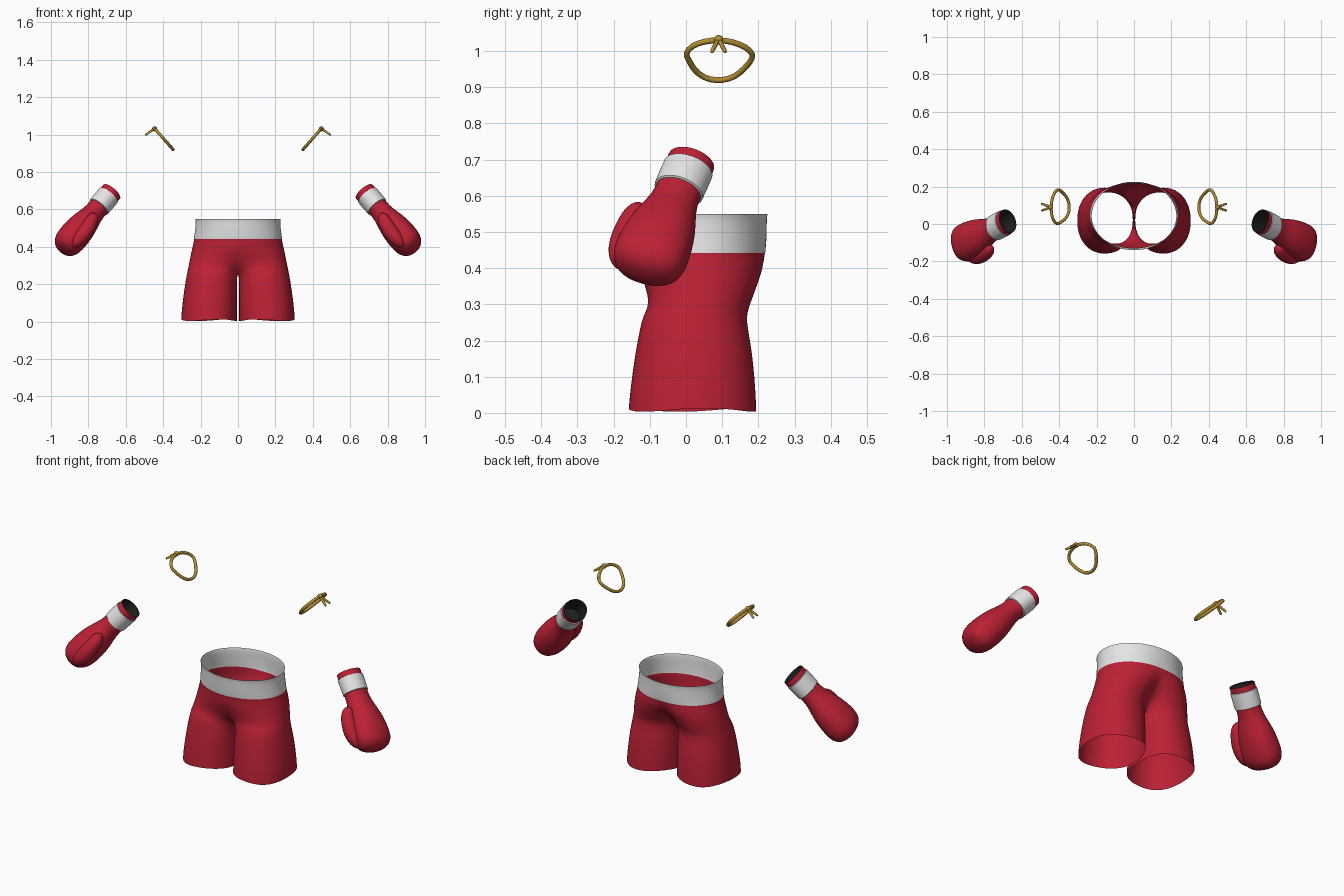
import bpy, bmesh, math
from mathutils import Vector

if "Cube" in bpy.data.objects:
    bpy.data.objects.remove(bpy.data.objects["Cube"])


def material(name, rgb):
    m = bpy.data.materials.new(name)
    m.diffuse_color = (*rgb, 1)
    m.use_nodes = True
    m.node_tree.nodes["Principled BSDF"].inputs["Base Color"].default_value = m.diffuse_color
    return m


RED = material("red cloth", (0.50, 0.015, 0.036))
WHITE = material("white trim", (0.78, 0.78, 0.78))
DARK = material("dark lining", (0.015, 0.016, 0.015))
GOLD = material("gold cord", (0.43, 0.26, 0.035))


def finish(bm, name, mats, merge=0.002, angle=60, subdiv=1, flip=True):
    """Turn a right-hand half into a smooth object mirrored across x."""
    if flip:
        bmesh.ops.recalc_face_normals(bm, faces=bm.faces)
    me = bpy.data.meshes.new(name)
    bm.to_mesh(me)
    bm.free()
    ob = bpy.data.objects.new(name, me)
    bpy.context.collection.objects.link(ob)
    for m in mats:
        me.materials.append(m)
    mir = ob.modifiers.new("mirror", 'MIRROR')
    mir.merge_threshold = merge
    if subdiv:
        ob.modifiers.new("smooth", 'SUBSURF').levels = subdiv
        ob.modifiers["smooth"].render_levels = subdiv
    bpy.context.view_layer.objects.active = ob
    ob.select_set(True)
    bpy.ops.object.shade_smooth_by_angle(angle=math.radians(angle))
    ob.select_set(False)
    return ob


def bridge(bm, a, b, closed, mat=0):
    n = len(a)
    for i in range(n if closed else n - 1):
        j = (i + 1) % n
        f = bm.faces.new((a[i], a[j], b[j], b[i]))
        f.material_index = mat


def spow(v, e):
    return math.copysign(abs(v) ** e, v)


# ---- shorts: half waist rings blend into a full leg tube ----
N, M, GAP = 28, 6, math.radians(25)


def leg_point(phi, xo, yf, yb):
    cx, rx = (xo + 0.006) / 2, (xo - 0.006) / 2
    return cx + rx * spow(math.cos(phi), 0.92), (yf + yb) / 2 + (yb - yf) / 2 * spow(math.sin(phi), 0.92)


# z, outer x, front y, back y, leg blend at front, leg blend at back
upper = [(0.55, 0.229, -0.140, 0.226, 0, 0), (0.54, 0.226, -0.137, 0.223, 0, 0),
         (0.50, 0.228, -0.136, 0.224, 0, 0), (0.45, 0.235, -0.132, 0.224, 0, 0.04),
         (0.442, 0.236, -0.131, 0.224, 0, 0.06), (0.437, 0.235, -0.129, 0.223, 0, 0.07),
         (0.40, 0.243, -0.129, 0.226, 0, 0.2), (0.36, 0.252, -0.126, 0.215, 0.1, 0.45),
         (0.32, 0.260, -0.118, 0.195, 0.25, 0.75), (0.29, 0.266, -0.117, 0.178, 0.5, 0.95),
         (0.265, 0.271, -0.122, 0.168, 0.95, 1)]
lower = [(0.23, 0.278, -0.128, 0.172), (0.17, 0.288, -0.140, 0.183),
         (0.10, 0.297, -0.150, 0.190), (0.04, 0.303, -0.157, 0.194),
         (0.008, 0.304, -0.159, 0.195)]
bm = bmesh.new()
prev = None
for k, (z, xo, yf, yb, bf, bb) in enumerate(upper):
    ring = []
    for i in range(N + 1):
        s = i / N
        px, py = xo * math.sin(math.pi * s), (yf + yb) / 2 - (yb - yf) / 2 * math.cos(math.pi * s)
        lx, ly = leg_point((2 * s - 1) * (math.pi - GAP), xo, yf, yb)
        b = bf + (bb - bf) * s
        x = 0 if i in (0, N) else px + (lx - px) * b
        ring.append(bm.verts.new((x, py + (ly - py) * b, z)))
    if prev:
        bridge(bm, prev, ring, False, 1 if k <= 4 else 0)
    prev = ring
# crotch seam joins back to front on the centre line
y0, y1 = prev[-1].co.y, prev[0].co.y
prev = prev + [bm.verts.new((0, y0 + (y1 - y0) * j / M, 0.265)) for j in range(1, M)]
for k, (z, xo, yf, yb) in enumerate(lower):
    ring = []
    for i in range(N + M):
        if i <= N:
            phi = (2 * i / N - 1) * (math.pi - GAP)
        else:
            phi = math.pi - GAP + 2 * GAP * (i - N) / M
        x, y = leg_point(phi, xo, yf, yb)
        wave = 0.005 * math.sin(3 * phi + 1) if k == len(lower) - 1 else 0
        ring.append(bm.verts.new((x, y, z + wave)))
    bridge(bm, prev, ring, True)
    prev = ring
finish(bm, "shorts", [RED, WHITE], merge=0.003)

# ---- gloves: lofted along the forearm axis ----
A = Vector((0.675, 0.015, 0.695))
D = Vector((0.225, -0.115, -0.265)).normalized()
V = D.cross(Vector((0, 1, 0))).normalized()
U = V.cross(D).normalized()


def loft(bm, stations, seg=24, mat=0, cap=True):
    """stations: distance, half width along U, along V, roundness exponent"""
    prev = None
    for t, ru, rv, e in stations:
        ring = []
        for i in range(seg):
            a = 2 * math.pi * i / seg
            p = A + D * t + U * (ru * spow(math.cos(a), e)) + V * (rv * spow(math.sin(a), e))
            ring.append(bm.verts.new(p))
        if prev:
            bridge(bm, prev, ring, True, mat)
        prev = ring
    if cap:
        bm.faces.new(prev).material_index = mat


bm = bmesh.new()
loft(bm, [(0, 0.067, 0.058, 1), (0.015, 0.068, 0.059, 1), (0.06, 0.066, 0.057, 1),
          (0.11, 0.064, 0.056, 1), (0.15, 0.066, 0.056, 1), (0.19, 0.076, 0.063, 1),
          (0.24, 0.092, 0.076, 0.95), (0.30, 0.102, 0.083, 0.9), (0.36, 0.106, 0.083, 0.88),
          (0.395, 0.099, 0.076, 0.88), (0.422, 0.078, 0.056, 0.9), (0.433, 0.045, 0.032, 1),
          (0.436, 0.015, 0.01, 1)])
finish(bm, "glove_body", [RED])

# white wrist band
bm = bmesh.new()
loft(bm, [(0.028, 0.066, 0.057, 1), (0.03, 0.071, 0.062, 1), (0.07, 0.071, 0.062, 1),
          (0.112, 0.070, 0.061, 1), (0.115, 0.063, 0.055, 1)], seg=40, cap=False)
finish(bm, "wrist_band", [WHITE], subdiv=0, angle=40)

# dark lining inside the cuff opening, facing inwards
bm = bmesh.new()
loft(bm, [(0.0, 0.066, 0.057, 1), (0.004, 0.061, 0.052, 1), (0.10, 0.058, 0.050, 1)], seg=40)
bmesh.ops.recalc_face_normals(bm, faces=bm.faces)
bmesh.ops.reverse_faces(bm, faces=bm.faces)
finish(bm, "cuff_lining", [DARK], subdiv=0, angle=40, flip=False)


def tube(bm, pts, radii, closed=False, seg=10):
    """Round tube through points, with domed ends when open."""
    n = len(pts)
    rings = []
    ref = Vector((0.74, 0, -0.67))
    for i, (p, r) in enumerate(zip(pts, radii)):
        q0 = pts[(i - 1) % n] if closed else pts[max(i - 1, 0)]
        q1 = pts[(i + 1) % n] if closed else pts[min(i + 1, n - 1)]
        d = (q1 - q0).normalized()
        a = (ref - d * ref.dot(d)).normalized()
        b = d.cross(a)
        rings.append([bm.verts.new(p + (a * math.cos(w) + b * math.sin(w)) * r)
                      for w in (2 * math.pi * j / seg for j in range(seg))])
    for i in range(n if closed else n - 1):
        bridge(bm, rings[i], rings[(i + 1) % n], True)
    if not closed:
        bm.faces.new(rings[0])
        bm.faces.new(rings[-1])


# thumb: rounded lobe lying across the front of the fist
P, Q = Vector((0.762, -0.125, 0.578)), Vector((0.885, -0.185, 0.40))
ts = [0, 0.03, 0.12, 0.28, 0.5, 0.7, 0.86, 0.96, 1]
bow = Vector((-0.012, -0.012, -0.002))
bm = bmesh.new()
# reference direction differs enough from the thumb axis once bowed
ax = (Q - P).normalized()
s1 = ax.cross(Vector((0, 1, 0))).normalized()
s2 = s1.cross(ax)
rad = [0.006, 0.020, 0.033, 0.038, 0.041, 0.041, 0.034, 0.020, 0.006]
last = None
for t, r in zip(ts, rad):
    c = P.lerp(Q, t) + bow * math.sin(math.pi * t)
    ring = [bm.verts.new(c + (s1 * math.cos(w) + s2 * math.sin(w)) * r)
            for w in (2 * math.pi * j / 16 for j in range(16))]
    if last:
        bridge(bm, last, ring, True)
    else:
        bm.faces.new(ring)
    last = ring
bm.faces.new(last)
finish(bm, "glove_thumb", [RED])

# ---- arm cords: tilted loop with knot and two tails ----
loop = [(-0.003, 0.992), (0.015, 1.015), (0.05, 1.027), (0.09, 1.031), (0.13, 1.026),
        (0.168, 1.010), (0.188, 0.990), (0.178, 0.970), (0.160, 0.950), (0.135, 0.928),
        (0.10, 0.918), (0.065, 0.920), (0.035, 0.935), (0.018, 0.955), (0.008, 0.975)]
bm = bmesh.new()
tube(bm, [Vector((0.345 + (z - 0.918) * 0.88, y, z)) for y, z in loop], [0.0088] * len(loop), True)
finish(bm, "arm_cord", [GOLD])

bm = bmesh.new()
for y in (0.071, 0.109):
    a, b = Vector((0.443, 0.09, 1.034)), Vector((0.496, y, 0.997))
    tube(bm, [a, a.lerp(b, 0.5), a.lerp(b, 0.97), b], [0.007, 0.007, 0.0065, 0.004], seg=8)
finish(bm, "cord_tails", [GOLD])

bm = bmesh.new()
bmesh.ops.create_uvsphere(bm, u_segments=14, v_segments=10, radius=0.0135)
bmesh.ops.translate(bm, verts=bm.verts, vec=(0.446, 0.09, 1.031))
finish(bm, "cord_knot", [GOLD], subdiv=0)
